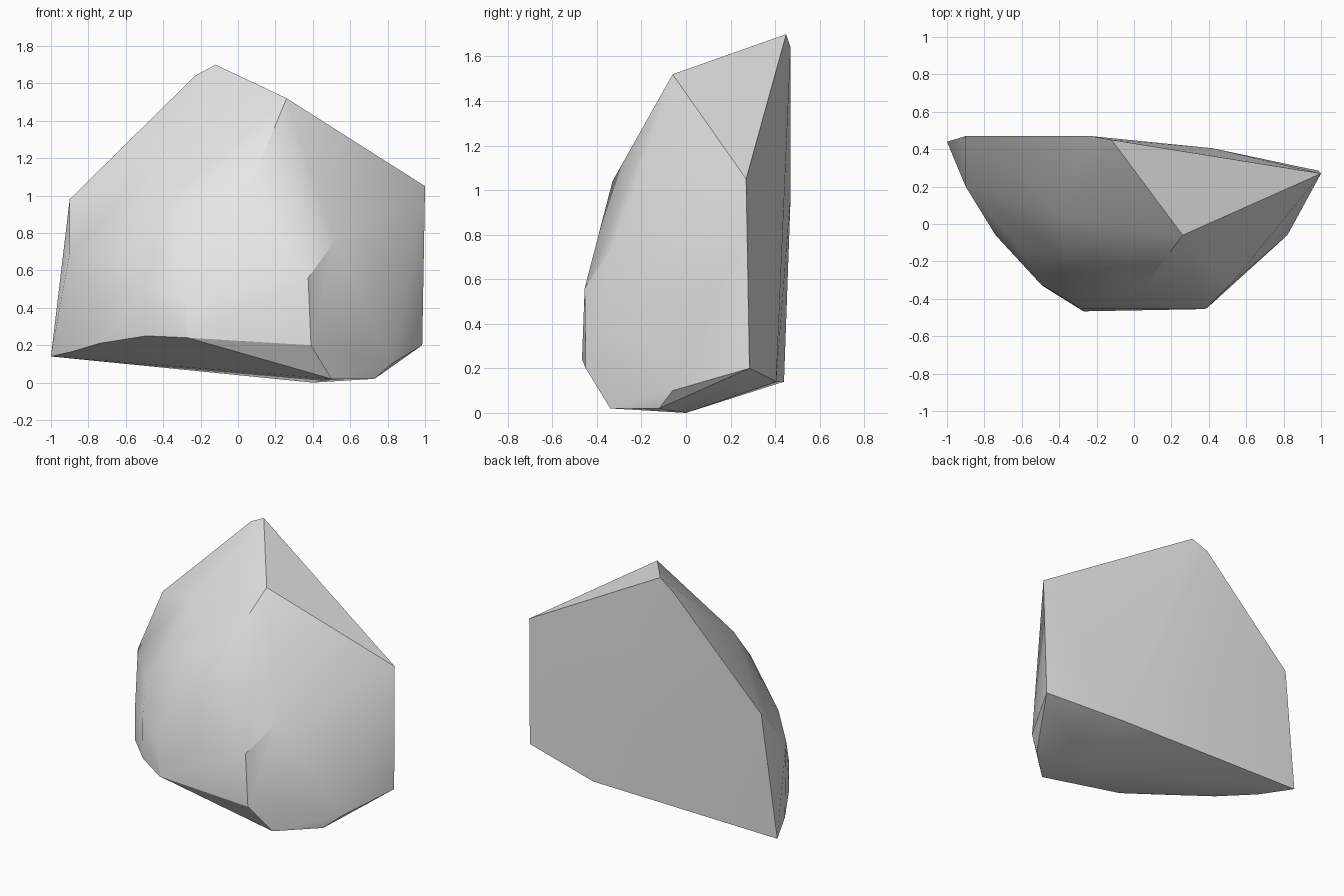
import bpy
import bmesh
import math

# Remove the default object if it is present
default_object = bpy.data.objects.get("Cube")
if default_object:
    bpy.data.objects.remove(default_object, do_unlink=True)


def make_material(name, color):
    """Plain single-colour material for viewport and render."""
    material = bpy.data.materials.new(name)
    material.use_nodes = True
    material.diffuse_color = color
    shader = next(n for n in material.node_tree.nodes if n.type == "BSDF_PRINCIPLED")
    shader.inputs["Base Color"].default_value = color
    return material


def hull_object(name, corner_groups, material, sharp_angle):
    """Convex chipped solid spanned by its corner points."""
    bm = bmesh.new()
    for group in corner_groups:
        for corner in group:
            bm.verts.new(corner)
    result = bmesh.ops.convex_hull(bm, input=bm.verts[:])
    loose = {g for g in result["geom_interior"] + result["geom_unused"]
             if isinstance(g, bmesh.types.BMVert)}
    bmesh.ops.delete(bm, geom=list(loose), context="VERTS")
    bmesh.ops.recalc_face_normals(bm, faces=bm.faces[:])
    mesh = bpy.data.meshes.new(name)
    bm.to_mesh(mesh)
    bm.free()
    mesh.materials.append(material)
    obj = bpy.data.objects.new(name, mesh)
    bpy.context.collection.objects.link(obj)
    bpy.ops.object.select_all(action="DESELECT")
    obj.select_set(True)
    bpy.context.view_layer.objects.active = obj
    bpy.ops.object.shade_smooth_by_angle(angle=sharp_angle)
    return obj


# Peak and the slanted top facet
peak = [(-.12, .45, 1.7), (-.23, .47, 1.64), (.26, -.06, 1.52), (1, .27, 1.05)]

# Outline of the broad flat back
back = [(-.9, .47, .98), (-1, .44, .14), (.42, .405, .14), (.985, .285, .2)]

# Cut facet on the left of the front
side_facet = [(.375, -.455, .56), (.39, -.45, .2), (.5, -.34, .02),
              (.73, -.12, .02), (.82, -.06, .1), (.52, -.32, .76)]

# Rounded front and right shoulder
shoulder = [(.06, -.33, 1.04), (-.38, .03, 1.24), (-.38, -.16, 1),
            (-.6, -.145, .69), (-.9, .2, .69), (-.74, -.06, .41),
            (-.5, -.32, .5), (-.28, -.455, .45)]

# Lower rim and the lowest point
base = [(-.27, -.467, .24), (-.49, -.33, .25), (-.74, -.06, .21),
        (-.89, .2, .165), (.4, 0, 0)]

stone = make_material("pale grey stone", (.8, .8, .8, 1))
hull_object("rock_fragment", [peak, back, side_facet, shoulder, base],
            stone, math.radians(30))
